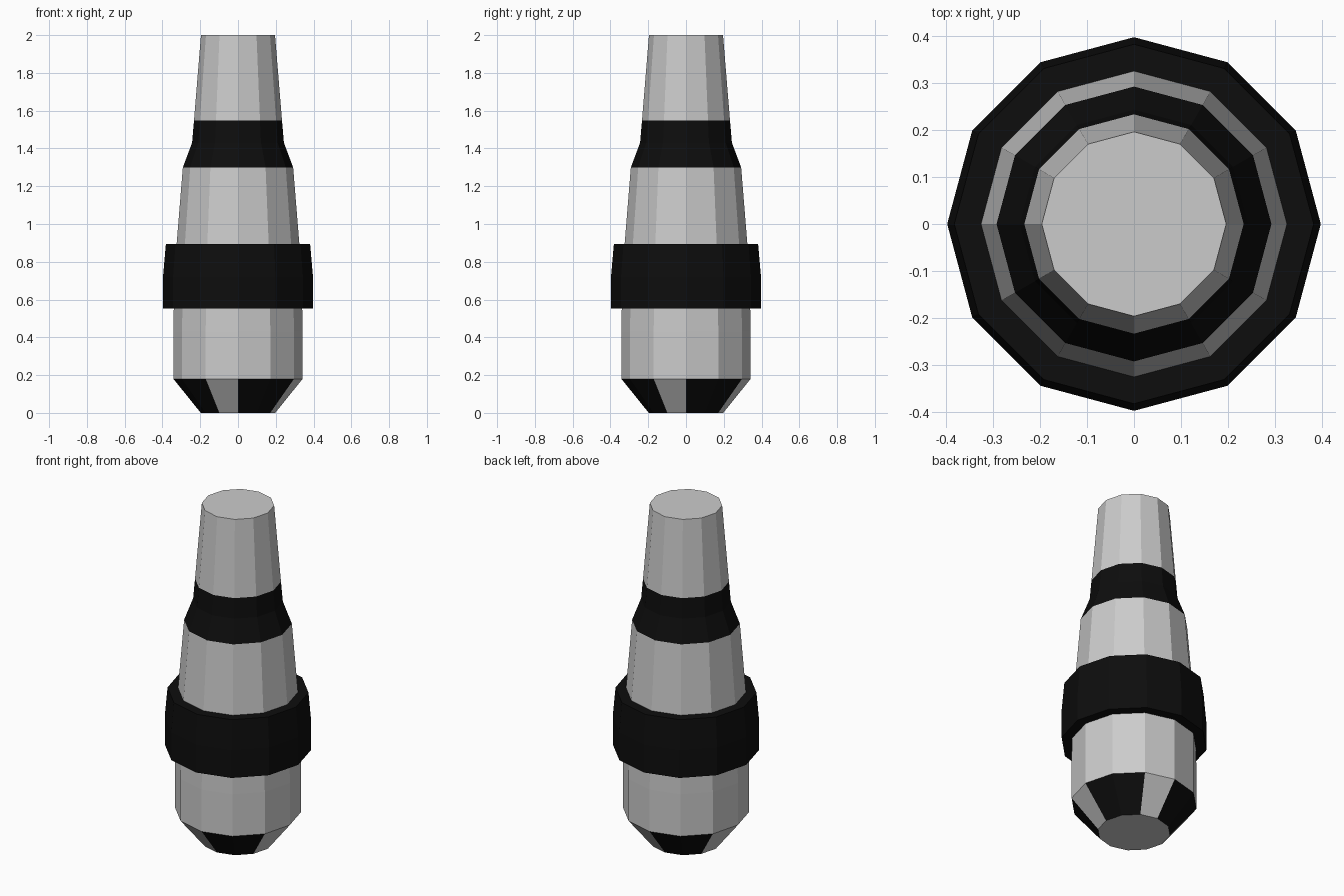
import bpy, bmesh, math

if "Cube" in bpy.data.objects:
    bpy.data.objects.remove(bpy.data.objects["Cube"])

SIDES = 12

black = bpy.data.materials.new("black")
black.diffuse_color = (0.004, 0.004, 0.004, 1)
black.use_nodes = True
black.node_tree.nodes["Principled BSDF"].inputs["Base Color"].default_value = black.diffuse_color
grey = bpy.data.materials.new("grey")
grey.diffuse_color = (0.8, 0.8, 0.8, 1)
grey.use_nodes = True
grey.node_tree.nodes["Principled BSDF"].inputs["Base Color"].default_value = grey.diffuse_color


def lathe(name, profile, mats=(), cap_bottom=False, cap_top=False, pick=None):
    """Turn (radius, z) points into a faceted 12-sided shell."""
    bm = bmesh.new()
    rings = [[bm.verts.new((r * math.cos(math.tau * i / SIDES),
                            r * math.sin(math.tau * i / SIDES), z))
              for i in range(SIDES)] for r, z in profile]
    for low, high in zip(rings, rings[1:]):
        for i in range(SIDES):
            j = (i + 1) % SIDES
            face = bm.faces.new((low[i], low[j], high[j], high[i]))
            if pick:
                face.material_index = pick(i)
    if cap_bottom:
        bm.faces.new(rings[0][::-1])
    if cap_top:
        bm.faces.new(rings[-1])
    mesh = bpy.data.meshes.new(name)
    bm.to_mesh(mesh)
    bm.free()
    for m in mats:
        mesh.materials.append(m)
    obj = bpy.data.objects.new(name, mesh)
    bpy.context.collection.objects.link(obj)
    return obj


# Tapered foot: one grey facet followed by two black ones, four times round
lathe("foot", [(0.197, 0), (0.342, 0.18)], (grey, black), cap_bottom=True,
      pick=lambda i: 0 if i % 3 == 2 else 1)

# Grey lower body
lathe("lower_body", [(0.342, 0.18), (0.342, 0.43), (0.34, 0.553)])

# Raised black collar with its underside and top ledge
lathe("collar", [(0.34, 0.553), (0.397, 0.553), (0.397, 0.72),
                 (0.382, 0.893), (0.325, 0.893)], (black,))

# Grey upper body
lathe("upper_body", [(0.325, 0.893), (0.292, 1.3)])

# Black shoulder band
lathe("shoulder_band", [(0.292, 1.3), (0.243, 1.43), (0.233, 1.548)], (black,))

# Grey tip with flat top
lathe("tip", [(0.233, 1.548), (0.196, 2.0)], cap_top=True)
